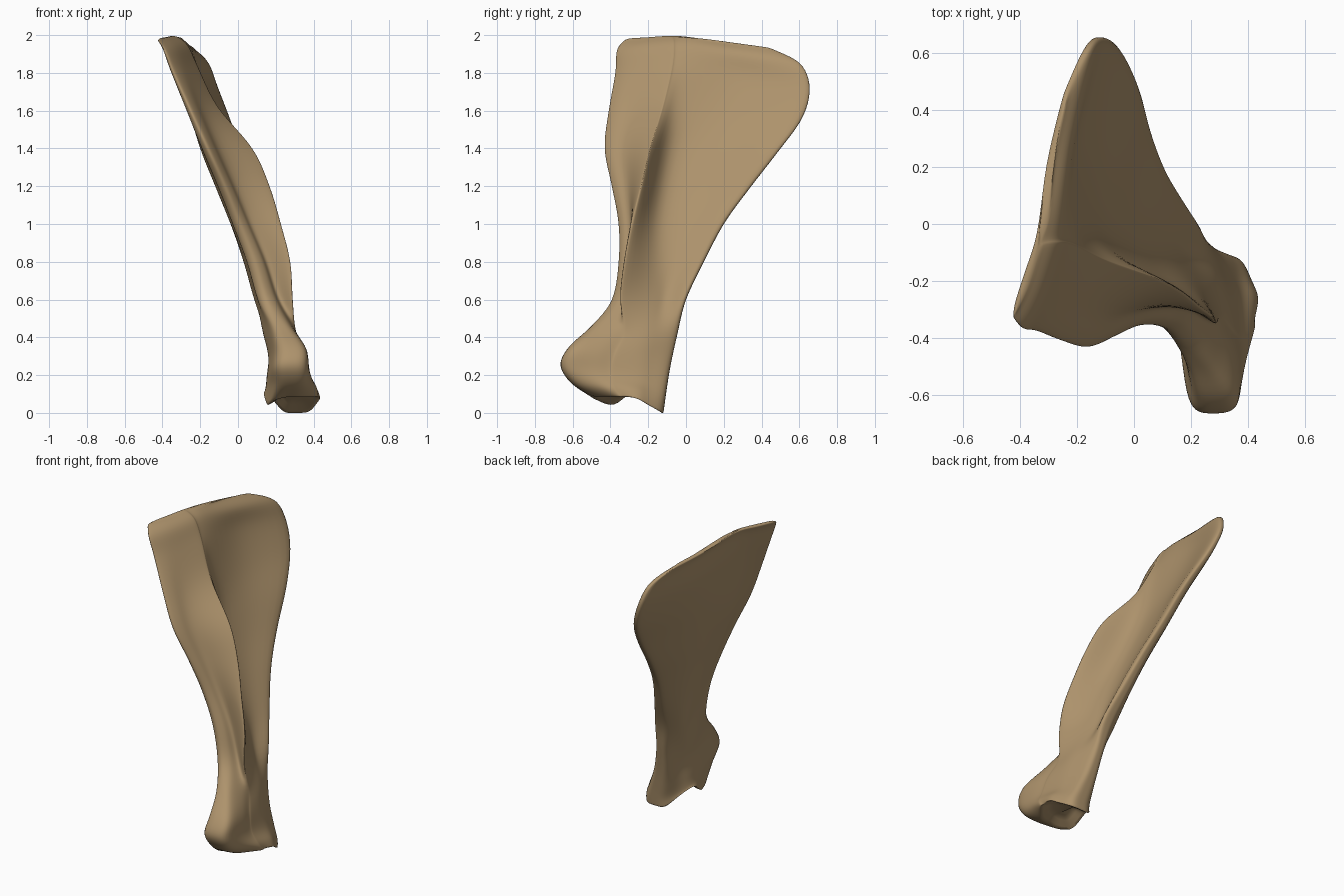
import bpy, bmesh
from mathutils import Vector

if "Cube" in bpy.data.objects:
    bpy.data.objects.remove(bpy.data.objects["Cube"])

# Blade rows, top to bottom: front edge xyz, middle xyz, rear edge xyz, spine crest xy, half thickness
BLADE = [
    (-.425, -.325, 1.975, -.322, -.03, 1.992, -.24, .46, 1.925, -.325, -.07, .015),
    (-.388, -.367, 1.92, -.292, -.04, 1.945, -.17, .605, 1.85, -.268, -.065, .026),
    (-.34, -.375, 1.8, -.26, -.06, 1.83, -.125, .655, 1.72, -.215, -.075, .032),
    (-.25, -.41, 1.6, -.21, -.10, 1.62, -.065, .615, 1.56, -.115, -.125, .036),
    (-.16, -.432, 1.4, -.145, -.15, 1.4, -.005, .485, 1.38, .06, -.19, .04),
    (-.07, -.393, 1.2, -.065, -.18, 1.2, .035, .33, 1.18, .15, -.235, .042),
    (.01, -.357, 1.0, .02, -.20, 1.0, .08, .20, 1.0, .212, -.28, .045),
    (.09, -.357, .8, .10, -.20, .8, .135, .095, .8, .265, -.315, .05),
    (.15, -.392, .6, .165, -.20, .6, .19, .0, .6, .283, -.335, .055),
]
# Joint rows: front, middle and rear xyz, then half thickness at each
JOINT = [
    (.23, -.50, .46, .215, -.24, .43, .22, -.045, .42, .06, .085, .045),
    (.285, -.62, .35, .25, -.27, .30, .25, -.08, .26, .09, .09, .055),
    (.282, -.665, .25, .262, -.28, .19, .285, -.10, .14, .10, .11, .07),
    (.28, -.60, .15, .28, -.28, .13, .31, -.112, .055, .09, .135, .08),
    (.25, -.48, .08, .285, -.28, .085, .31, -.12, -.005, .085, .15, .085),
]


def section(row):
    """Closed control loop: outer side front to rear, then inner side back."""
    a, m, r = (Vector(row[i:i + 3]) for i in (0, 3, 6))
    X = Vector((1, 0, 0))
    if row in BLADE:
        ta = tm = tr = row[11]
        crest = Vector((row[9], row[10], m.z))
        bow, near = (-.012 if row in BLADE[:2] else -.035) * X, .14
    else:
        ta, tm, tr = row[9:]
        crest = a.lerp(m, .7) + X * tm
        bow, near = 0 * X, .07
    w = Vector((0, .014, 0))
    root = a.lerp(m, .42) + X * (ta + tm) / 2
    root.x += .15 * max(0, crest.x - root.x)
    ring = [a, a.lerp(m, near) + X * ta * .8, root, crest - w, crest + w,
            m.lerp(r, .12) + X * tm, m.lerp(r, .5) + X * (tm + tr) / 2 + bow,
            m.lerp(r, .93) + X * tr * .8, r, m.lerp(r, .93) - X * tr * .8,
            m.lerp(r, .5) - X * (tm + tr) / 2 + bow, m - X * tm + bow * .4,
            a.lerp(m, .5) - X * (ta + tm) / 2, a.lerp(m, near) - X * ta * .8]
    if row is JOINT[-1]:  # socket lip: arched on the inner side, low at its front corner
        for i, dz in ((10, .03), (11, .025), (12, -.045), (13, -.02)):
            ring[i].z += dz
    return ring


def spline(pts, n, closed):
    """Smooth curve through the points, n steps per span."""
    k = len(pts)
    get = (lambda i: pts[i % k]) if closed else (lambda i: pts[max(0, min(k - 1, i))])
    out = []
    for i in range(k if closed else k - 1):
        p, q, r, s = (get(i + j) for j in (-1, 0, 1, 2))
        for j in range(n):
            t = j / n
            out.append(.5 * (2 * q + (r - p) * t + (2 * p - 5 * q + 4 * r - s) * t * t
                             + (3 * q - p - 3 * r + s) * t ** 3))
    return out if closed else out + [pts[-1]]


# Loft the whole bone through its sections
loops = [spline(section(r), 5, True) for r in BLADE + JOINT]
columns = [spline(list(c), 6, False) for c in zip(*loops)]
rings = [list(r) for r in zip(*columns)]
n = len(rings[0])

# Rounded upper rim
rim = []
for i, p in enumerate(rings[0]):
    rim.append(p.lerp(rings[0][(80 - i) % n], .25) + Vector((0, 0, .008)))
rings.insert(0, rim)

# Hollow joint socket underneath
lip = rings[-1]
centre = sum(lip, Vector()) / n
for f, dz in ((.9, .005), (.65, .03), (.3, .045)):
    rings.append([centre + (p - centre) * f + Vector((0, 0, dz)) for p in lip])

bm = bmesh.new()
vs = [[bm.verts.new(p) for p in ring] for ring in rings]
for u, v in zip(vs, vs[1:]):
    for i in range(n):
        j = (i + 1) % n
        bm.faces.new((u[i], u[j], v[j], v[i]))
bm.faces.new(vs[-1])
# Close the thin rim with strips across the blade
top = vs[0]
for i in range(n // 2):
    quad = [top[i], top[i + 1], top[(n - i - 1) % n], top[(n - i) % n]]
    quad = list(dict.fromkeys(quad))
    if len(quad) > 2:
        bm.faces.new(quad)
bmesh.ops.recalc_face_normals(bm, faces=bm.faces)
for _ in range(3):
    bmesh.ops.smooth_vert(bm, verts=bm.verts, factor=.4, use_axis_x=True, use_axis_y=True, use_axis_z=True)
mesh = bpy.data.meshes.new("shoulder_blade")
bm.to_mesh(mesh)
bm.free()

bone = bpy.data.objects.new("shoulder_blade", mesh)
bpy.context.collection.objects.link(bone)
mat = bpy.data.materials.new("bone tan")
mat.diffuse_color = (.42, .29, .15, 1)
mat.use_nodes = True
mat.node_tree.nodes["Principled BSDF"].inputs["Base Color"].default_value = mat.diffuse_color
mesh.materials.append(mat)
bpy.context.view_layer.objects.active = bone
bone.select_set(True)
bpy.ops.object.shade_smooth_by_angle(angle=1.2)
